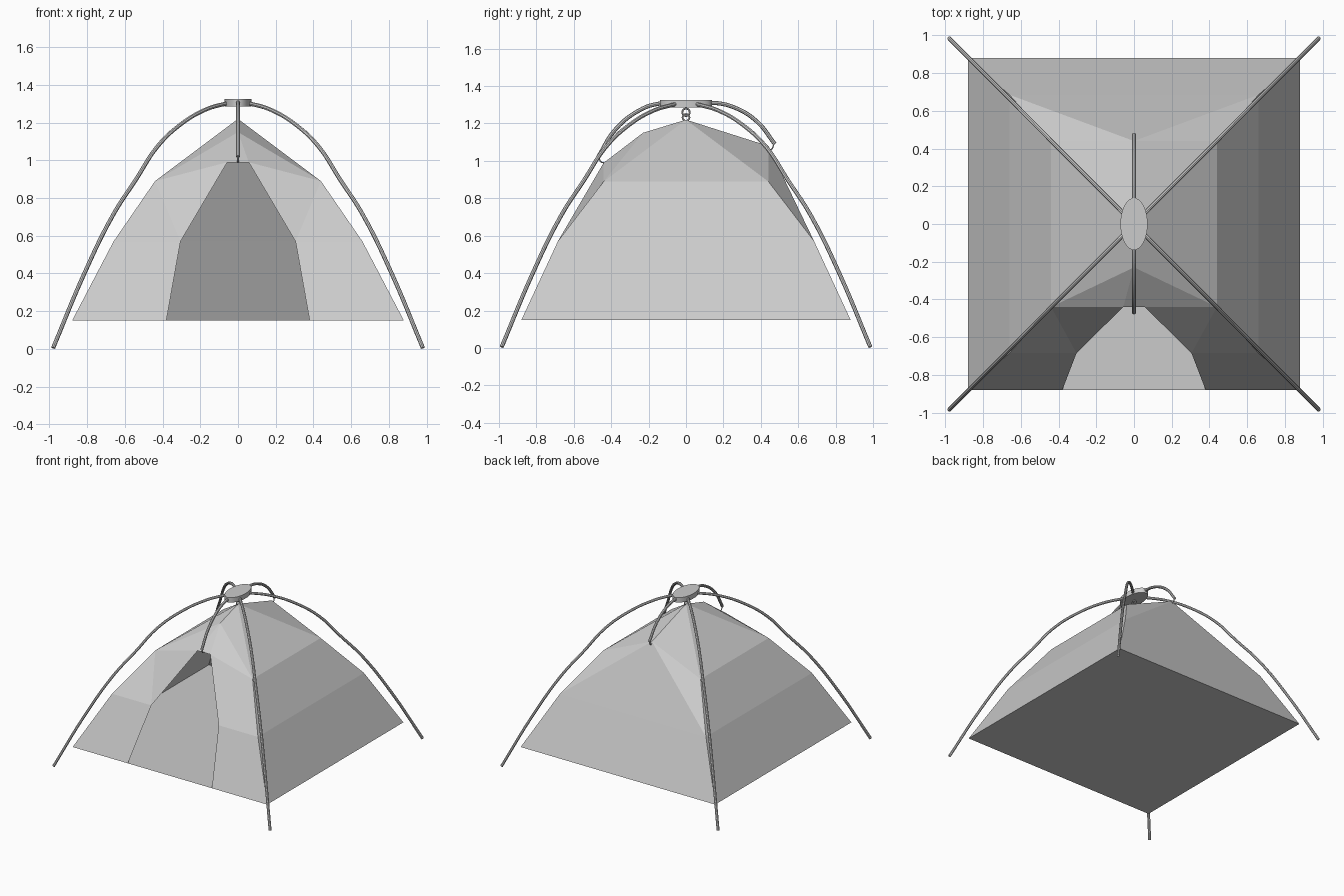
import bpy, bmesh, math
from mathutils import Vector

if "Cube" in bpy.data.objects:
    bpy.data.objects.remove(bpy.data.objects["Cube"])


def tube(name, points, radius, res=2):
    """Smooth round rod through a few points, turned into a mesh."""
    cu = bpy.data.curves.new(name, 'CURVE')
    cu.dimensions = '3D'
    cu.bevel_depth = radius
    cu.bevel_resolution = res
    cu.resolution_u = 5
    cu.use_fill_caps = True
    sp = cu.splines.new('BEZIER')
    sp.bezier_points.add(len(points) - 1)
    for bp, p in zip(sp.bezier_points, points):
        bp.co = p
        bp.handle_left_type = bp.handle_right_type = 'AUTO'
    ob = bpy.data.objects.new(name, cu)
    bpy.context.collection.objects.link(ob)
    bpy.ops.object.select_all(action='DESELECT')
    ob.select_set(True)
    bpy.context.view_layer.objects.active = ob
    bpy.ops.object.convert(target='MESH')
    bpy.ops.object.shade_smooth_by_angle()
    return bpy.context.object


# Canopy: right half of the fabric shell with an open doorway, then mirrored
V = {
    'apex': (0, 0, 1.22),
    'f0': (.88, -.88, .15), 'f1': (.66, -.685, .57), 'f2': (.44, -.44, .89),
    'b0': (.88, .88, .15), 'b1': (.66, .685, .57), 'b2': (.44, .44, .89),
    'd0': (.38, -.88, .15), 'd1': (.305, -.685, .57), 'd2': (.057, -.44, .99),
    'dm': (0, -.44, .99), 'ridge': (0, -.23, 1.15),
    'm0': (0, .88, .15), 'm1': (0, .685, .57), 'm2': (0, .44, 1.08),
    'g0': (0, -.88, .15),
}
F = [
    'f0 b0 b1 f1', 'f1 b1 b2 f2', 'f2 b2 apex',            # side wall
    'b0 m0 m1 b1', 'b1 m1 m2', 'b1 m2 b2', 'b2 m2 apex',   # back wall
    'd0 f0 f1 d1', 'd1 f1 f2', 'd1 f2 d2',                 # front wall
    'f2 apex ridge', 'f2 ridge d2', 'd2 ridge dm',         # door hood
    'g0 m0 b0 f0 d0',                                      # floor
]
bm = bmesh.new()
verts = {k: bm.verts.new(p) for k, p in V.items()}
for f in F:
    bm.faces.new([verts[k] for k in f.split()])
me = bpy.data.meshes.new('canopy')
bm.to_mesh(me)
bm.free()
canopy = bpy.data.objects.new('canopy', me)
bpy.context.collection.objects.link(canopy)
mod = canopy.modifiers.new('mirror', 'MIRROR')
mod.use_clip = True

# Four bent corner poles running along the diagonals
profile = [(.98, .006), (.815, .40), (.66, .715), (.54, .90), (.43, 1.07),
           (.305, 1.19), (.17, 1.27), (.05, 1.305)]
for sx, side in ((-1, 'left'), (1, 'right')):
    for sy, end in ((-1, 'front'), (1, 'back')):
        tube(f'{end}_{side}_pole',
             [(sx * r, sy * r * 1.005, z) for r, z in profile], .011)

# Short ridge arms reaching to the front and back, each with a fabric tie
arms = {
    'front_arm': [(-.06, 1.305), (-.15, 1.305), (-.25, 1.27), (-.38, 1.165), (-.47, 1.02)],
    'back_arm': [(.06, 1.305), (.15, 1.31), (.26, 1.285), (.38, 1.21), (.475, 1.09)],
}
for name, pts in arms.items():
    tube(name, [(0, y, z) for y, z in pts], .011)
tube('front_tie', [(0, -.468, 1.025), (0, -.455, .995), (0, -.44, .99)], .004, 1)
tube('back_tie', [(0, .473, 1.095), (0, .45, 1.06), (0, .44, 1.075)], .004, 1)

# Oval hub plate joining the poles
bpy.ops.mesh.primitive_cylinder_add(vertices=40, radius=1, depth=.04,
                                    location=(0, 0, 1.306))
hub = bpy.context.object
hub.name = 'hub'
hub.scale = (.072, .138, 1)
bpy.ops.object.shade_smooth_by_angle()

# Hanging rings between hub and canopy peak
for name, z, r in (('upper_ring', 1.26, .02), ('lower_ring', 1.232, .018)):
    bpy.ops.mesh.primitive_torus_add(location=(0, 0, z), rotation=(0, math.pi / 2, 0),
                                     major_radius=r, minor_radius=.005,
                                     major_segments=20, minor_segments=8)
    bpy.context.object.name = name
    bpy.ops.object.shade_smooth_by_angle()
